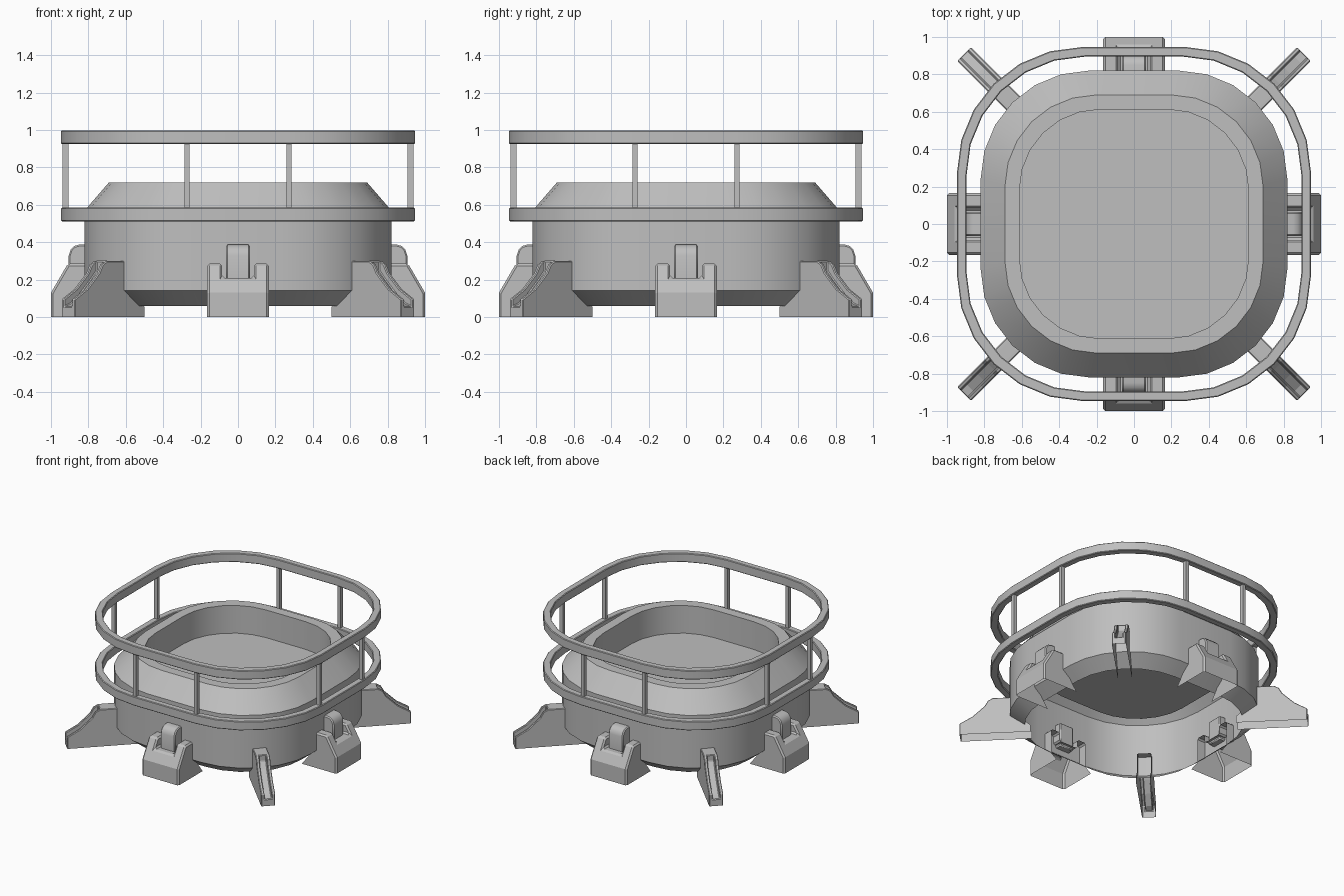
import bpy, bmesh, math
from mathutils import Matrix, Vector

cube = bpy.data.objects.get("Cube")
if cube:
    bpy.data.objects.remove(cube)

grey = bpy.data.materials.new("plain_grey")
grey.use_nodes = True
GREY = (0.52, 0.52, 0.52, 1)
grey.diffuse_color = GREY
grey.node_tree.nodes["Principled BSDF"].inputs["Base Color"].default_value = GREY


def finish(name, bm, smooth=False, bevel=0.0):
    bmesh.ops.remove_doubles(bm, verts=bm.verts, dist=0.0005)
    bmesh.ops.recalc_face_normals(bm, faces=bm.faces)
    mesh = bpy.data.meshes.new(name)
    bm.to_mesh(mesh)
    bm.free()
    mesh.materials.append(grey)
    obj = bpy.data.objects.new(name, mesh)
    bpy.context.collection.objects.link(obj)
    if smooth:
        bpy.ops.object.select_all(action='DESELECT')
        obj.select_set(True)
        bpy.context.view_layer.objects.active = obj
        bpy.ops.object.shade_smooth_by_angle(angle=math.radians(30))
    if bevel:
        mod = obj.modifiers.new("edge_bevel", 'BEVEL')
        mod.width = bevel
        mod.segments = 1
        mod.limit_method = 'ANGLE'
        mod.angle_limit = math.radians(40)
    return obj


def rounded_square(bm, half, z, steps=6):
    """Ring of vertices: a square with large round corners."""
    ring = []
    centre = half * 0.293
    r = half - centre
    for quarter in range(4):
        mid = quarter * math.pi / 2 + math.pi / 4
        cx = centre * math.copysign(1, math.cos(mid))
        cy = centre * math.copysign(1, math.sin(mid))
        for i in range(steps + 1):
            a = (quarter + i / steps) * math.pi / 2
            ring.append(bm.verts.new((cx + r * math.cos(a), cy + r * math.sin(a), z)))
    return ring


def loft(name, sections, cap=False, closed=False, bevel=0.0):
    bm = bmesh.new()
    rings = [rounded_square(bm, half, z) for half, z in sections]
    pairs = list(zip(rings, rings[1:]))
    if closed:
        pairs.append((rings[-1], rings[0]))
    for low, high in pairs:
        for i in range(len(low)):
            j = (i + 1) % len(low)
            bm.faces.new((low[i], low[j], high[j], high[i]))
    if cap:
        bm.faces.new(rings[-1])
    return finish(name, bm, True, bevel)


def polygon(bm, points, side, turn):
    bm.faces.new([bm.verts.new(turn @ Vector((r, side, z))) for r, z in points])


def strip(bm, path, side_a, side_b, turn):
    for (r0, z0), (r1, z1) in zip(path, path[1:]):
        corners = ((r0, side_a, z0), (r0, side_b, z0), (r1, side_b, z1), (r1, side_a, z1))
        bm.faces.new([bm.verts.new(turn @ Vector(c)) for c in corners])


def leg(name, angle, cheek, channel, slot_wall, inner, half, slot, bevel):
    """Hollow leg: two cheeks with a lower channel between, open underneath."""
    bm = bmesh.new()
    turn = Matrix.Rotation(angle, 3, 'Z')
    strip(bm, cheek, -half, -slot, turn)
    strip(bm, channel, -slot, slot, turn)
    strip(bm, cheek, slot, half, turn)
    for sign in (-1, 1):
        polygon(bm, cheek + inner, sign * half, turn)
        polygon(bm, slot_wall, sign * slot, turn)
    finish(name, bm, False, bevel)


def prism(name, angle, points, side_a, side_b, bevel=0.0):
    bm = bmesh.new()
    turn = Matrix.Rotation(angle, 3, 'Z')
    for side in (side_a, side_b):
        polygon(bm, points, side, turn)
    strip(bm, points + points[:1], side_a, side_b, turn)
    finish(name, bm, True, bevel)


# Hollow body with a sunken floor
loft("body", [(0.72, 0.06), (0.82, 0.142), (0.82, 0.57),
              (0.69, 0.72), (0.613, 0.72), (0.613, 0.495)], cap=True)

# Two guard rails
for name, low in (("lower_rail", 0.512), ("upper_rail", 0.925)):
    high = low + 0.073
    loft(name, [(0.895, low), (0.946, low), (0.946, high), (0.895, high)],
         closed=True, bevel=0.005)

# Profiles of the posts and legs, as distance from the centre and height
post = [(0.905, 0.57), (0.937, 0.57), (0.937, 0.94), (0.905, 0.94)]
wide_cheek = [(1, 0), (1, 0.13), (0.9535, 0.21), (0.91, 0.285), (0.75, 0.285)]
wide_channel = wide_cheek[:3] + [(0.75, 0.21)]
wide_wall = wide_cheek[2:] + wide_channel[3:]
tab = [(0.77, 0.19), (0.905, 0.19), (0.905, 0.33), (0.895, 0.36),
       (0.875, 0.38), (0.85, 0.387), (0.77, 0.387)]
thin_cheek = [(1.285, 0), (1.285, 0.055), (1.285, 0.095), (1.19, 0.15), (1.1, 0.235),
              (1.075, 0.28), (1.04, 0.3), (0.86, 0.3)]
recess = [(1.24, 0.07), (1.16, 0.13), (1.08, 0.205), (1.04, 0.25)]
thin_channel = thin_cheek[:2] + recess + thin_cheek[6:]
thin_wall = thin_cheek[1:7] + recess[::-1]

for side in range(4):
    angle = side * math.pi / 2
    # Two rail posts on each side
    for y in (-0.273, 0.273):
        prism("rail_post", angle, post, y - 0.014, y + 0.014)
    # Wide legs on the sides, narrow legs on the corners
    leg("wide_leg", angle, wide_cheek, wide_channel, wide_wall,
        [(0.75, 0.08), (0.69, 0)], 0.165, 0.085, 0.012)
    prism("leg_tab", angle, tab, -0.065, 0.065, 0.008)
    leg("corner_leg", angle + math.pi / 4, thin_cheek, thin_channel, thin_wall,
        [(0.86, 0.145), (0.76, 0.055), (0.76, 0)], 0.052, 0.028, 0.005)
